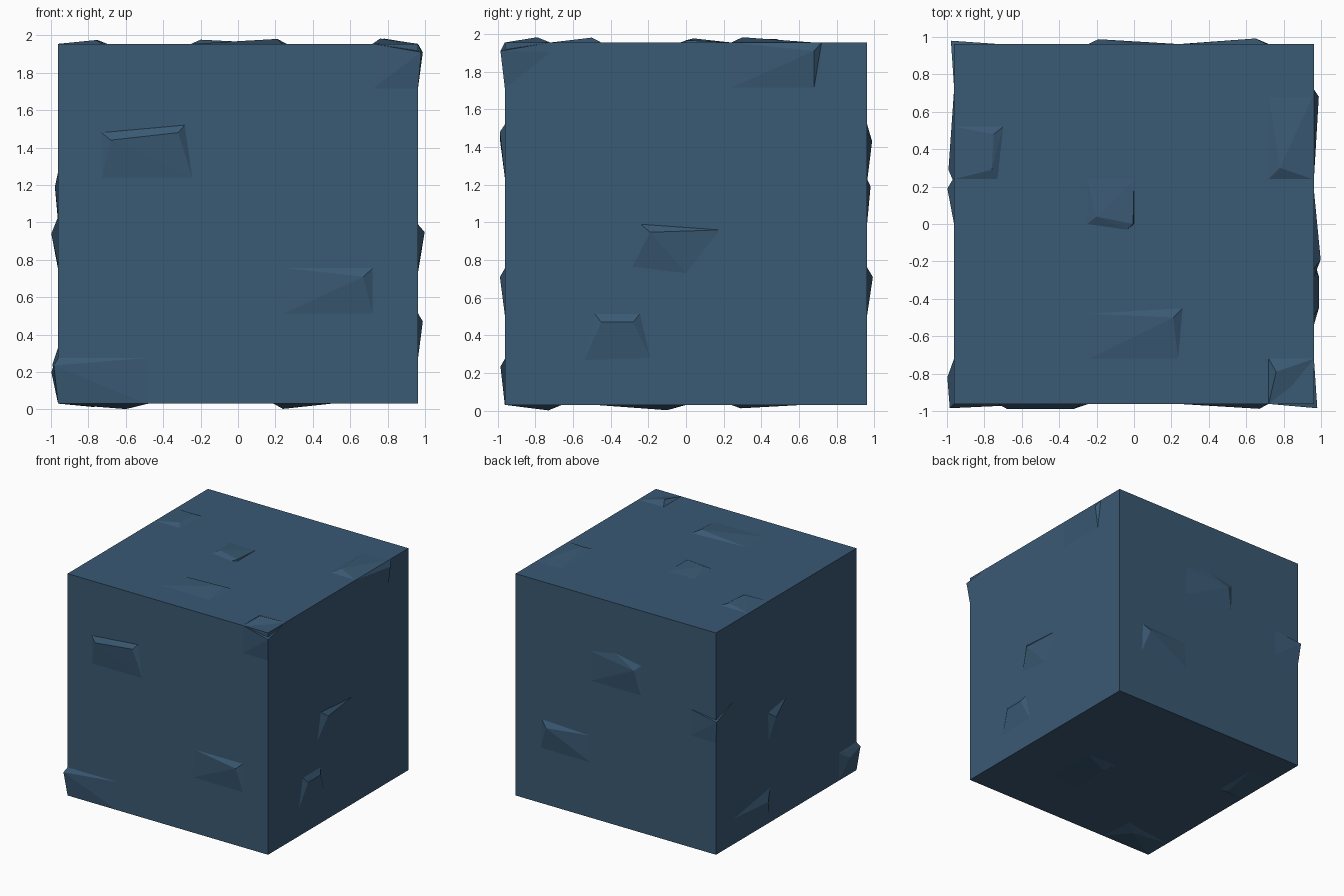
import bpy, bmesh
from mathutils import Vector

if "Cube" in bpy.data.objects:
    bpy.data.objects.remove(bpy.data.objects["Cube"])

H = 0.962                       # half size of the block
CZ = 0.993                      # centre height
LO, HI = CZ - H, CZ + H

blue = bpy.data.materials.new("slate blue")
blue.diffuse_color = (0.042, 0.100, 0.172, 1)
blue.use_nodes = True
blue.node_tree.nodes["Principled BSDF"].inputs["Base Color"].default_value = blue.diffuse_color

# side -> mapping from (across, along, raised height) to world space
SIDES = {
    "front":  lambda u, v, h: (u, -H - h, v),
    "back":   lambda u, v, h: (u, H + h, v),
    "right":  lambda u, v, h: (H + h, u, v),
    "left":   lambda u, v, h: (-H - h, u, v),
    "top":    lambda u, v, h: (u, v, HI + h),
    "bottom": lambda u, v, h: (u, v, LO - h),
}


def finish(bm, name):
    me = bpy.data.meshes.new(name)
    bm.to_mesh(me)
    bm.free()
    me.materials.append(blue)
    ob = bpy.data.objects.new(name, me)
    bpy.context.collection.objects.link(ob)


def buried(v):
    e = H + 0.001
    return abs(v.co.x) < e and abs(v.co.y) < e and abs(v.co.z - CZ) < e


def chip(name, points):
    """Faceted lump: hull of the points, minus faces lying on the block."""
    bm = bmesh.new()
    for p in points:
        bm.verts.new(Vector(p))
    bmesh.ops.convex_hull(bm, input=bm.verts[:])
    hidden = [f for f in bm.faces if all(buried(v) for v in f.verts)]
    bmesh.ops.delete(bm, geom=hidden, context='FACES')
    bmesh.ops.recalc_face_normals(bm, faces=bm.faces[:])
    c = Vector((0, 0, CZ))
    for f in bm.faces:
        if f.normal.dot(f.calc_center_median() - c) < 0:
            f.normal_flip()
    finish(bm, name)


def side_chip(name, side, base, ridge):
    pts = [(u, v, 0) for u, v in base] + ridge
    chip(name, [SIDES[side](*p) for p in pts])


# main block
bm = bmesh.new()
bmesh.ops.create_cube(bm, size=2 * H)
bmesh.ops.translate(bm, vec=(0, 0, CZ), verts=bm.verts)
finish(bm, "block")

# front
side_chip("front_chip_upper", "front",
          [(-.725, 1.24), (-.245, 1.24), (-.285, 1.52), (-.73, 1.48)],
          [(-.68, 1.44, .026), (-.32, 1.48, .026)])
side_chip("front_chip_lower", "front",
          [(.24, .51), (.72, .51), (.72, .755), (.26, .755)], [(.67, .71, .026)])
# right
side_chip("right_chip_middle", "right",
          [(-.285, .765), (0, .73), (.18, .96), (-.24, .99)], [(-.19, .948, .036)])
side_chip("right_chip_lower", "right",
          [(-.54, .27), (-.19, .28), (-.245, .515), (-.485, .515)],
          [(-.45, .47, .026), (-.28, .47, .026)])
side_chip("right_chip_top", "right",
          [(.24, 1.715), (.68, 1.715), (.72, HI), (.24, HI)], [(.68, 1.91, .026)])
# back
side_chip("back_chip_upper", "back",
          [(.24, 1.22), (-.24, 1.22), (-.245, 1.475), (0, 1.52), (.24, 1.475)],
          [(-.19, 1.43, .026)])
side_chip("back_chip_lower", "back",
          [(.72, .51), (.24, .51), (.26, .74), (.71, .76)], [(.65, .71, .03)])
# left
side_chip("left_chip_middle", "left",
          [(.24, .75), (.02, .77), (0, 1.03), (.25, .99)], [(.19, .94, .036)])
side_chip("left_chip_lower", "left",
          [(.72, LO), (.24, LO), (.22, .33), (.72, .25)], [(.29, .24, .03)])
# top
side_chip("top_chip_left", "top",
          [(-.96, .24), (-.73, .24), (-.70, .52), (-.96, .52)],
          [(-.76, .29, .02), (-.75, .48, .02)])
side_chip("top_chip_middle", "top",
          [(-.25, 0), (-.04, -.03), (0, 0), (0, .24), (-.25, .24)],
          [(-.2, .04, .022), (-.005, 0, .012)])
side_chip("top_chip_front", "top",
          [(-.24, -.72), (.235, -.72), (.26, -.45), (-.24, -.48)], [(.21, -.5, .026)])
side_chip("top_chip_right", "top",
          [(.72, .24), (.955, .24), (.955, .68), (.72, .68)], [(.78, .3, .028)])
# bottom
side_chip("bottom_chip_right", "bottom",
          [(.19, -.48), (.5, -.48), (.48, -.01), (.19, 0)], [(.24, -.1, .028)])
side_chip("bottom_chip_back", "bottom",
          [(-.96, .24), (-.72, .24), (-.72, .62), (-.96, .62)], [(-.77, .29, .018)])
side_chip("bottom_chip_front", "bottom",
          [(-.96, -.96), (-.48, -.96), (-.5, -.66), (-.96, -.72)], [(-.6, -.73, .029)])

# lumps that wrap around the block's corners and edges
chip("corner_chip_top_front",
     [(.72, -H, 1.715), (H, -H, 1.715), (.98, -.985, 1.91), (.72, -H, HI),
      (.76, -.79, 1.983), (.72, -.72, HI), (H, -.72, HI), (H, -.72, 1.9)])
chip("corner_chip_back_left",
     [(-.72, H, 1.0), (-H, H, 1.0), (-.72, H, 1.23), (-.979, .98, 1.19),
      (-H, .73, 1.27), (-H, .73, 1.03)])
chip("corner_chip_front_left",
     [(-H, -H, LO), (-.49, -H, LO), (-.49, -H, .275), (-H, -H, .275),
      (-.985, -.985, .235), (-H, -.72, LO), (-H, -.72, .27), (-.998, -.82, .2)])
